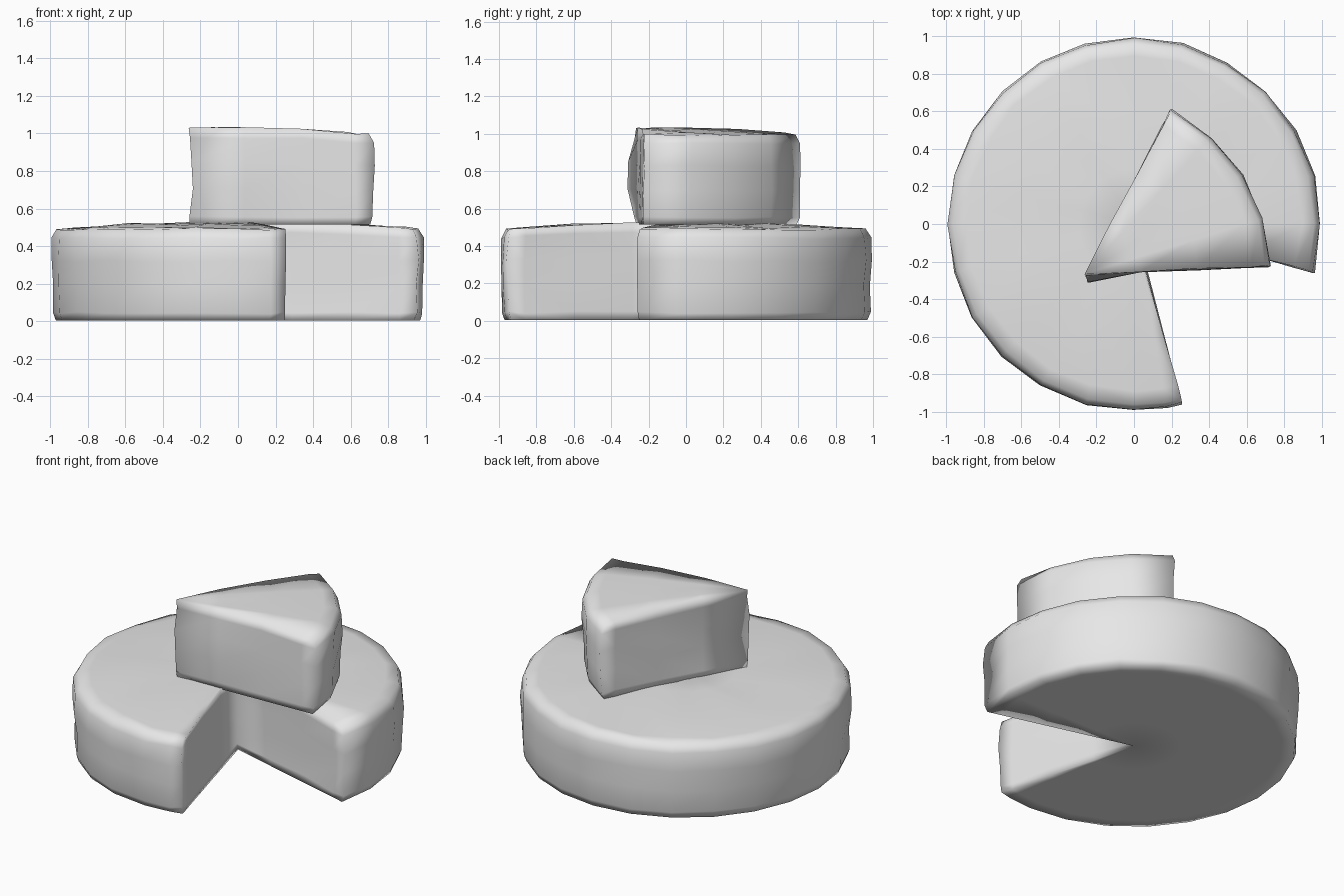
import bpy, bmesh, math, random
from mathutils import Vector

cube = bpy.data.objects.get("Cube")
if cube:
    bpy.data.objects.remove(cube)

random.seed(4)

GREY = (0.8, 0.8, 0.8, 1.0)
mat = bpy.data.materials.new("plain grey")
mat.use_nodes = True
mat.diffuse_color = GREY
mat.node_tree.nodes["Principled BSDF"].inputs["Base Color"].default_value = GREY

# Distances from the tip, and (height fraction, radius factor) up the rind
RADII = [0, 0.3, 0.62, 0.91, 1]
RIND = [(0, 0.975), (0.08, 0.99), (0.38, 0.993), (0.65, 1.0), (0.9, 0.993), (1, 0.97)]


def sector(name, tip, radius, angles, base, height, tip_bulge):
    """Hand-cut piece of a round slab: two caps, a rind and two cut walls."""
    bm = bmesh.new()
    verts = {}
    last_r, last_a, last_l = len(RADII) - 1, len(angles) - 1, len(RIND) - 1

    def vert(r, a, l):
        key = (r, a if r else 0, l)
        if key not in verts:
            frac, swell = RIND[l]
            dist = RADII[r] * radius * (swell if r == last_r else 0.985)
            ang = math.radians(angles[a])
            # The top sags toward the rim
            z = base + frac * (height - 0.035 * RADII[r] ** 3)
            p = Vector((tip[0] + dist * math.cos(ang), tip[1] + dist * math.sin(ang), z))
            wobble = 0.006
            if r == 0 and 0 < l < last_l:
                p += Vector(tip_bulge) * math.sin(math.pi * frac)
            if 0 < l:
                p += Vector([random.uniform(-wobble, wobble) for _ in range(3)])
            verts[key] = bm.verts.new(p)
        return verts[key]

    def face(*keys):
        corners = list(dict.fromkeys(vert(*k) for k in keys))
        bm.faces.new(corners)

    # Top and bottom caps
    for l in (0, last_l):
        for r in range(last_r):
            for a in range(last_a):
                face((r, a, l), (r + 1, a, l), (r + 1, a + 1, l), (r, a + 1, l))
    for l in range(last_l):
        # Rind
        for a in range(last_a):
            face((last_r, a, l), (last_r, a + 1, l), (last_r, a + 1, l + 1), (last_r, a, l + 1))
        # Cut walls
        for a in (0, last_a):
            for r in range(last_r):
                face((r, a, l), (r + 1, a, l), (r + 1, a, l + 1), (r, a, l + 1))

    bmesh.ops.recalc_face_normals(bm, faces=bm.faces)
    for f in bm.faces:
        f.smooth = True
    mesh = bpy.data.meshes.new(name)
    bm.to_mesh(mesh)
    bm.free()
    mesh.materials.append(mat)
    obj = bpy.data.objects.new(name, mesh)
    bpy.context.scene.collection.objects.link(obj)
    return obj


# Round wheel with one wedge missing at the front
wheel_angles = list(range(-15, 286, 15))
wheel_angles.insert(-1, 280)
sector("cheese_wheel", (0, 0), 0.995, wheel_angles, 0.005, 0.52, (0, 0, 0))

# The removed wedge, lying on top
wedge_angles = [2.3 + 15 * i for i in range(5)]
sector("cheese_wedge", (-0.26, -0.265), 0.99, wedge_angles, 0.515, 0.515, (0.015, -0.045, 0))
